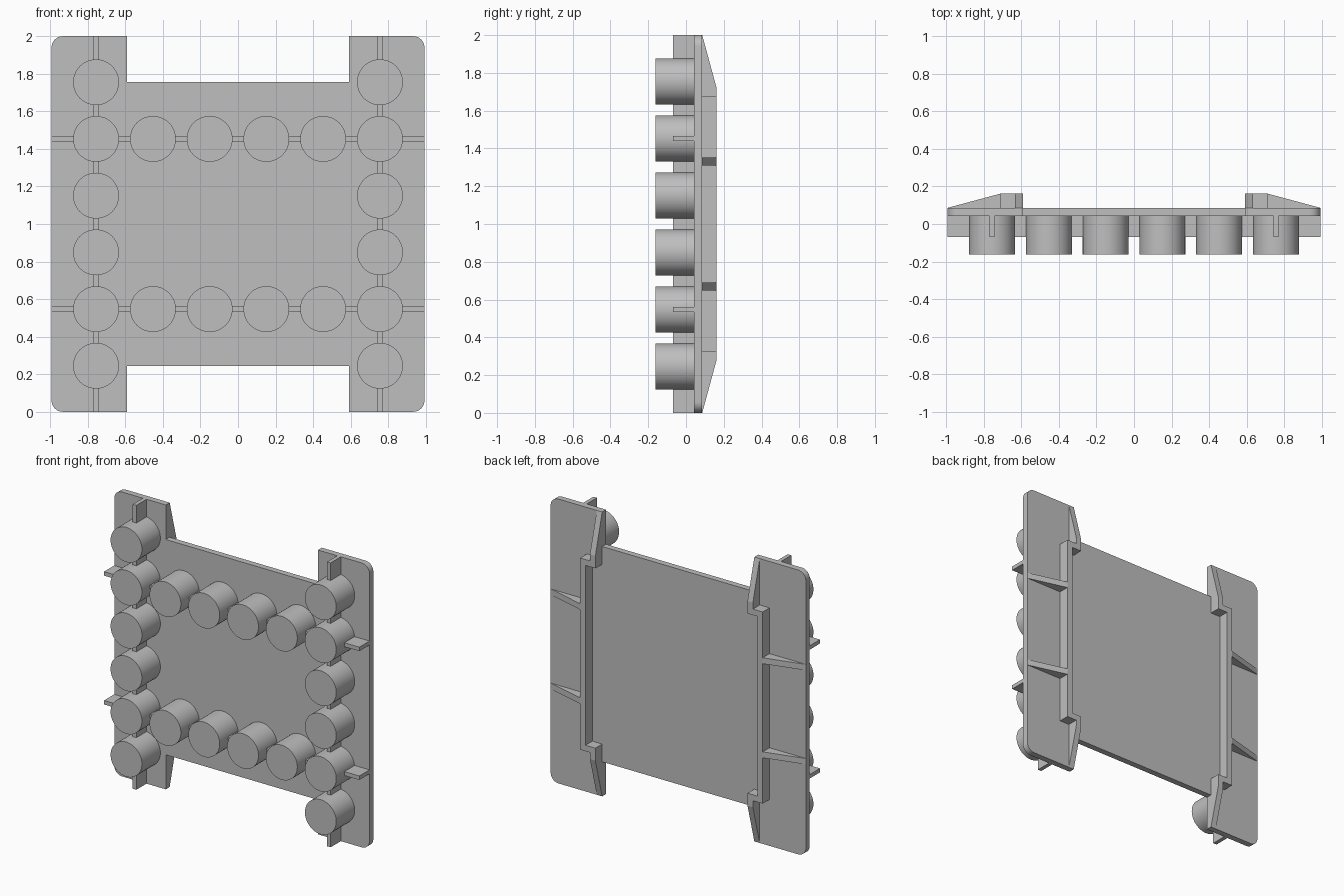
import bpy, bmesh
from math import cos, sin, pi, radians
from mathutils import Vector

cube = bpy.data.objects.get("Cube")
if cube:
    bpy.data.objects.remove(cube)

grey = bpy.data.materials.new("plain grey")
grey.use_nodes = True
colour = (0.52, 0.52, 0.52, 1)
grey.diffuse_color = colour
grey.node_tree.nodes["Principled BSDF"].inputs["Base Color"].default_value = colour

W, INNER = 0.993, 0.592                    # half width, inner edge of the side plates
FRONT, BACK, TOP = 0.043, 0.086, 0.162     # plate faces and flange crest along y
WALL = 0.042
COLUMN_X = 0.756
PITCH = 0.302


def prism(name, points, offset):
    """Extrude a planar outline of 3D points by a vector."""
    bm = bmesh.new()
    face = bm.faces.new([bm.verts.new(p) for p in points])
    result = bmesh.ops.extrude_face_region(bm, geom=[face])
    moved = [v for v in result["geom"] if isinstance(v, bmesh.types.BMVert)]
    bmesh.ops.translate(bm, verts=moved, vec=Vector(offset))
    bmesh.ops.recalc_face_normals(bm, faces=bm.faces)
    mesh = bpy.data.meshes.new(name)
    bm.to_mesh(mesh)
    bm.free()
    obj = bpy.data.objects.new(name, mesh)
    bpy.context.collection.objects.link(obj)
    mesh.materials.append(grey)
    return obj


def box(name, x, y, z):
    outline = [(x[0], y[0], z[0]), (x[1], y[0], z[0]),
               (x[1], y[0], z[1]), (x[0], y[0], z[1])]
    return prism(name, outline, (0, y[1] - y[0], 0))


def smooth(obj):
    bpy.ops.object.select_all(action="DESELECT")
    obj.select_set(True)
    bpy.context.view_layer.objects.active = obj
    bpy.ops.object.shade_smooth_by_angle(angle=radians(30))


# H-shaped plate with rounded outer corners: one quarter, mirrored around
R = 0.06
arc = [(W - R + R * cos(i * pi / 16), 1 - R + R * sin(i * pi / 16)) for i in range(9)]
quarter = arc + [(INNER, 1), (INNER, 0.757)]
half = quarter + [(-x, z) for x, z in reversed(quarter)]
outline = half + [(-x, -z) for x, z in half]
smooth(prism("back_plate", [(x, FRONT, z + 1) for x, z in outline], (0, BACK - FRONT, 0)))

# Round studs: two full columns and two rows between them
levels = [1 + (i - 2.5) * PITCH for i in range(6)]
rows = (levels[1], levels[4])
spots = [(s * COLUMN_X, z) for s in (-1, 1) for z in levels]
spots += [((i - 1.5) * PITCH, z) for i in range(4) for z in rows]
circle = [(0.122 * cos(i * pi / 24), 0.122 * sin(i * pi / 24)) for i in range(48)]
for x, z in spots:
    smooth(prism("stud", [(x + a, -TOP, z + b) for a, b in circle], (0, TOP + FRONT, 0)))

# Thin front ribs linking the studs
RIB = 0.014
for s in (-1, 1):
    box("upright_rib", (s * COLUMN_X - RIB, s * COLUMN_X + RIB), (-0.07, FRONT), (0, 2))
for z in rows:
    box("cross_rib", (-W, W), (-0.07, FRONT), (z - RIB, z + RIB))

# Stepped flange and sloping braces on the back of each side
STEP = 0.71
for s in (-1, 1):
    side = "left" if s > 0 else "right"
    box(side + "_flange_middle", (s * (STEP - WALL), s * STEP), (BACK, TOP), (0.334, 1.666))
    for e in (-1, 1):
        end = "upper" if e > 0 else "lower"
        taper = [(BACK, 1), (TOP, 0.72), (TOP, 0.632), (BACK, 0.632)]
        prism(f"{side}_{end}_flange_end",
              [(s * INNER, y, 1 + e * z) for y, z in taper], (s * WALL, 0, 0))
        box(f"{side}_{end}_flange_step", (s * (INNER + WALL), s * STEP), (BACK, TOP),
            (1 + e * 0.632, 1 + e * 0.674))
        slope = [(STEP, BACK), (STEP, TOP), (W, BACK)]
        prism(f"{side}_{end}_brace",
              [(s * x, y, 1 + e * 0.31) for x, y in slope], (0, 0, e * 0.042))
